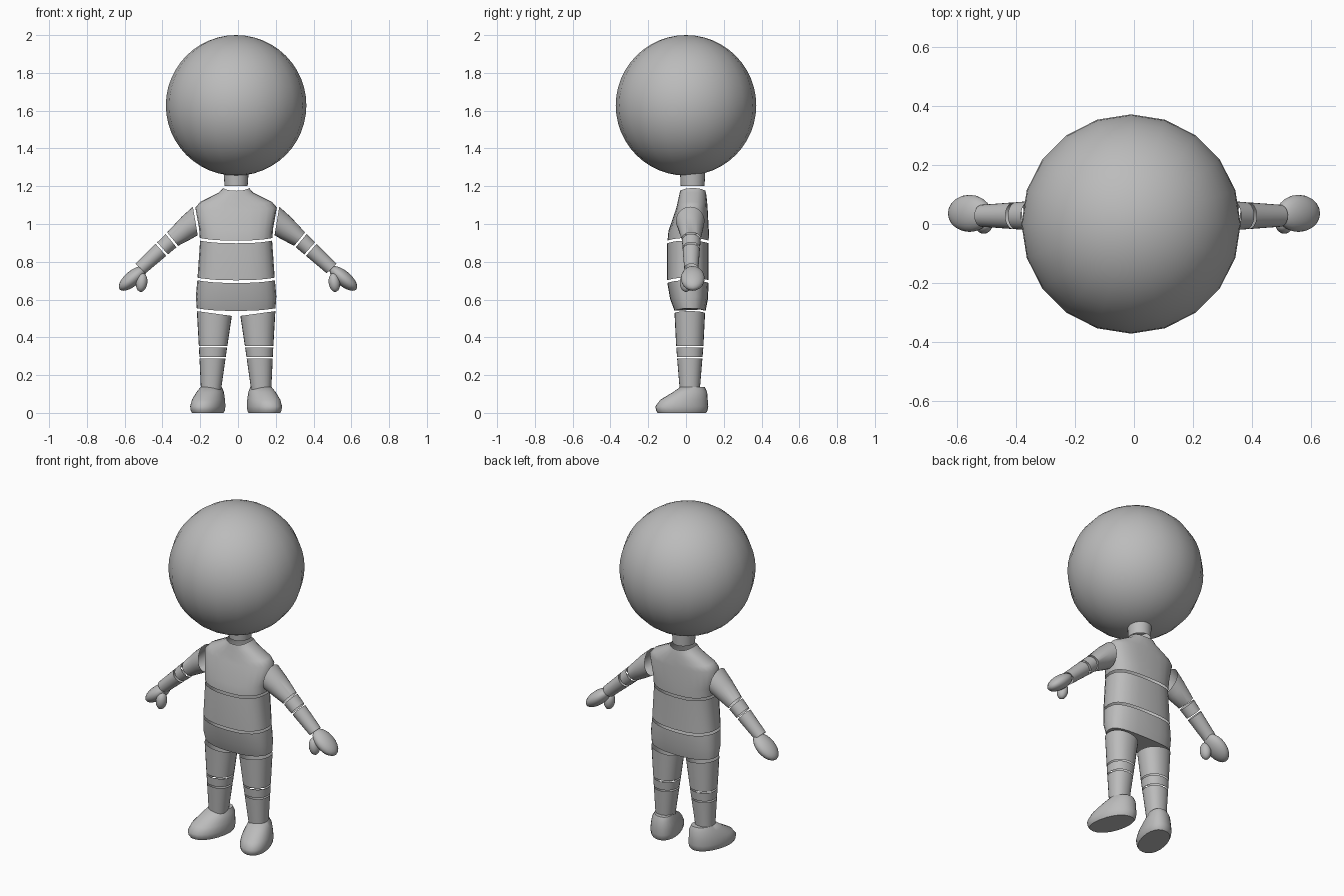
import bpy, bmesh, math
from mathutils import Vector, Matrix

if "Cube" in bpy.data.objects:
    bpy.data.objects.remove(bpy.data.objects["Cube"])

colour = (.5, .5, .5, 1)
grey = bpy.data.materials.new("plain_grey")
grey.use_nodes = True
grey.diffuse_color = colour
grey.node_tree.nodes["Principled BSDF"].inputs["Base Color"].default_value = colour

middle = -.01


def finish(name, bm):
    bmesh.ops.recalc_face_normals(bm, faces=bm.faces)
    mesh = bpy.data.meshes.new(name)
    bm.to_mesh(mesh)
    bm.free()
    mesh.materials.append(grey)
    part = bpy.data.objects.new(name, mesh)
    bpy.context.collection.objects.link(part)
    bpy.ops.object.select_all(action='DESELECT')
    bpy.context.view_layer.objects.active = part
    part.select_set(True)
    bpy.ops.object.shade_smooth_by_angle(angle=math.radians(50))


def ellipsoid(name, centre, radii, turn=0, side=1, segments=20, rings=24):
    bm = bmesh.new()
    place = (Matrix.Diagonal((side, 1, 1, 1)) @ Matrix.Translation(centre)
             @ Matrix.Rotation(math.radians(turn), 4, 'Y')
             @ Matrix.Diagonal((*radii, 1)))
    bmesh.ops.create_uvsphere(bm, u_segments=segments, v_segments=rings, radius=1, matrix=place)
    finish(name, bm)


def ring(z, width, depth, y=.02, x=0, tilt=0):
    return Vector((z, width, depth, y, x, math.radians(tilt)))


def ring_at(keys, z):
    for upper, lower in zip(keys, keys[1:]):
        if upper[0] >= z >= lower[0]:
            return upper.lerp(lower, (upper[0] - z) / (upper[0] - lower[0]))


def signed_power(value, power):
    return math.copysign(abs(value) ** (2 / power), value)


def loft(name, rings, side=1, power=2, saddle=0, toe_out=0, cap_top=False, cap_bottom=False, sides=24):
    bm = bmesh.new()
    loops = []
    for z, width, depth, y, x, tilt in rings:
        loop = []
        for step in range(sides):
            angle = math.tau * step / sides
            across = width * signed_power(math.cos(angle), power)
            along = y + depth * signed_power(math.sin(angle), power)
            px = x + across * math.cos(tilt) - toe_out * along
            pz = z + across * math.sin(tilt) + saddle * math.cos(2 * angle)
            loop.append(bm.verts.new((middle + side * px, along, pz)))
        loops.append(loop)
    for upper, lower in zip(loops, loops[1:]):
        for step in range(sides):
            before = step - 1
            bm.faces.new((upper[before], upper[step], lower[step], lower[before]))
    if cap_top:
        bm.faces.new(loops[0])
    if cap_bottom:
        bm.faces.new(loops[-1])
    finish(name, bm)


def cut_tube(names, keys, cuts, gap, cap_last=False, **shape):
    """Build one tapering tube as separate bands with open gaps between them."""
    heights = [keys[0][0], *cuts, keys[-1][0]]
    for name, start, stop in zip(names, heights, heights[1:]):
        top, bottom = start - gap, stop + gap
        inner = [key for key in keys if bottom < key[0] < top]
        rings = [ring_at(keys, top), *inner, ring_at(keys, bottom)]
        loft(name, rings, cap_bottom=cap_last and name == names[-1], **shape)


# Head and neck
ellipsoid("head", (middle, 0, 1.628), (.372, .372, .372))
loft("neck", [ring(z=1.3, width=.068, depth=.068, y=.035),
              ring(z=1.2, width=.061, depth=.063, y=.035)])

# Trunk, from the collar down to the hips
trunk = [
    ring(z=1.19, width=.063, depth=.065, y=.036),
    ring(z=1.16, width=.09, depth=.072, y=.036),
    ring(z=1.11, width=.19, depth=.08, y=.033),
    ring(z=1.08, width=.216, depth=.085, y=.03),
    ring(z=.97, width=.196, depth=.107, y=.014),
    ring(z=.9, width=.191, depth=.11, y=.01),
    ring(z=.7, width=.205, depth=.11, y=.01),
    ring(z=.61, width=.213, depth=.1, y=.016),
    ring(z=.54, width=.208, depth=.08, y=.022),
]
cut_tube(["chest", "belly", "pelvis"], trunk, cuts=[.912, .702], gap=.007,
         cap_last=True, power=2.6, saddle=.007)

arm = [
    ring(z=1.02, width=.078, depth=.077, y=.022, x=.211, tilt=82),
    ring(z=.98, width=.064, depth=.066, y=.025, x=.262, tilt=66),
    ring(z=.92, width=.046, depth=.05, y=.028, x=.336, tilt=51),
    ring(z=.76, width=.036, depth=.037, y=.028, x=.51, tilt=43),
]
leg = [
    ring(z=.53, width=.094, depth=.081, x=.115, tilt=8),
    ring(z=.35, width=.075, depth=.072, x=.122),
    ring(z=.12, width=.053, depth=.053, x=.133),
]
foot = [
    ring(z=.137, width=.054, depth=.065, y=.034, x=.139),
    ring(z=.11, width=.069, depth=.09, y=.022, x=.142),
    ring(z=.07, width=.082, depth=.125, y=-.01, x=.144),
    ring(z=.035, width=.087, depth=.14, y=-.022, x=.145),
    ring(z=.012, width=.084, depth=.136, y=-.022, x=.145),
    ring(z=0, width=.078, depth=.128, y=-.022, x=.145),
]

for label, side in (("left", 1), ("right", -1)):
    # Arm in three bands, ending in a mitten hand
    cut_tube([label + "_upper_arm", label + "_elbow", label + "_forearm"],
             arm, cuts=[.916, .867], gap=.004, side=side)
    ellipsoid(label + "_hand", (.558, .036, .712), (.09, .063, .04),
              turn=40, side=side, rings=12)
    ellipsoid(label + "_thumb", (.51, 0, .69), (.03, .033, .05),
              turn=-8, side=side, rings=12)

    # Leg in three bands, ending in a foot with the toes turned out
    cut_tube([label + "_thigh", label + "_knee", label + "_shin"],
             leg, cuts=[.351, .292], gap=.004, side=side, power=2.2)
    loft(label + "_foot", foot, side=side, power=2.2, toe_out=.22,
         cap_top=True, cap_bottom=True)
